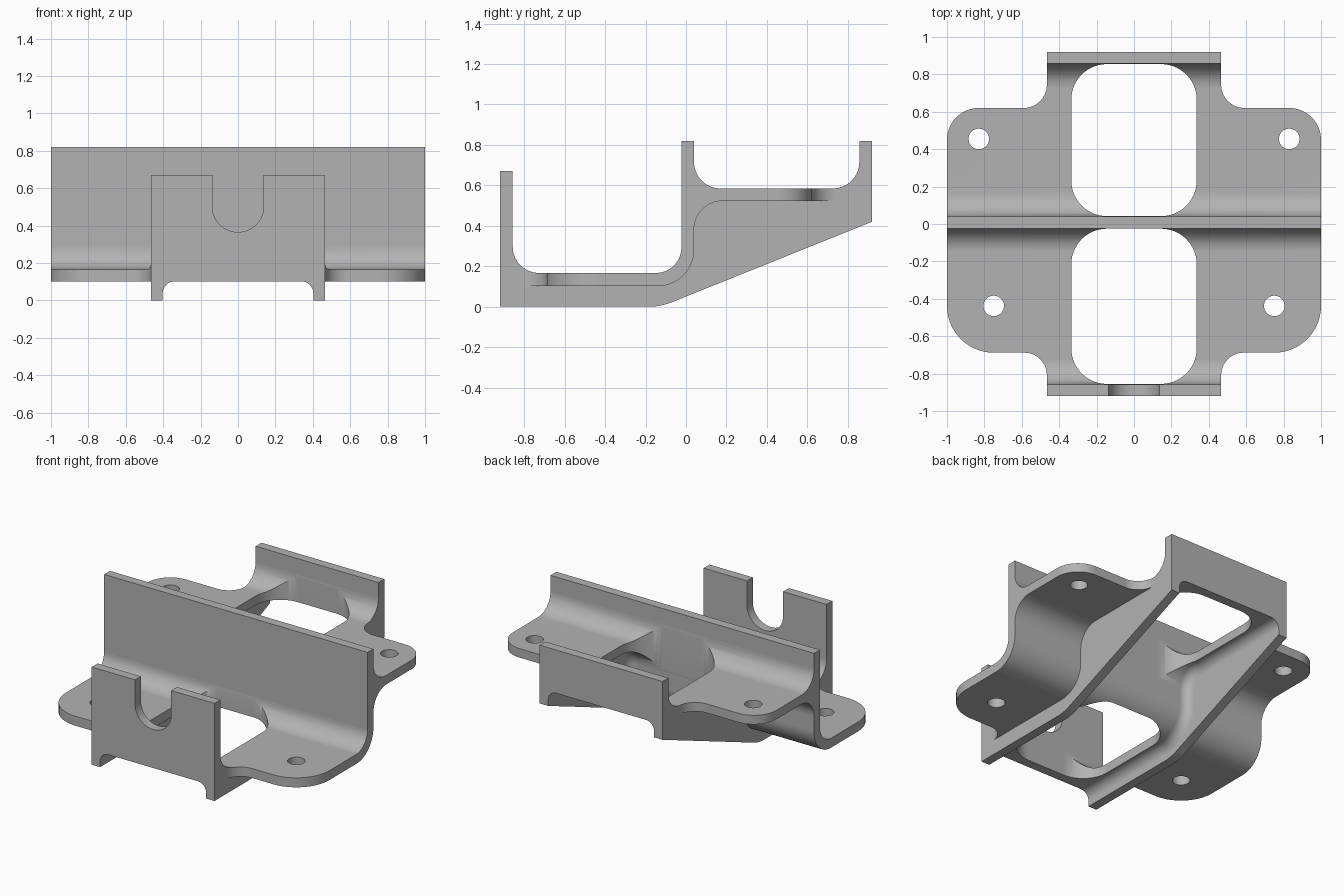
import bpy, bmesh, math
from mathutils import Vector

if "Cube" in bpy.data.objects:
    bpy.data.objects.remove(bpy.data.objects["Cube"], do_unlink=True)

grey = bpy.data.materials.new("plain grey metal")
grey.use_nodes = True
colour = (0.45, 0.45, 0.45, 1)
grey.diffuse_color = colour
grey.node_tree.nodes["Principled BSDF"].inputs["Base Color"].default_value = colour


def rounded(corners, steps=14):
    """Outline from (u, v) or (u, v, radius) corners, with rounded ones as arcs."""
    out = []
    for i, c in enumerate(corners):
        p = Vector(c[:2])
        if len(c) < 3:
            out.append(p)
            continue
        a = (Vector(corners[i - 1][:2]) - p).normalized()
        b = (Vector(corners[(i + 1) % len(corners)][:2]) - p).normalized()
        half = a.angle(b) / 2
        centre = p + (a + b).normalized() * c[2] / math.sin(half)
        reach = c[2] / math.tan(half)
        start, end = p + a * reach - centre, p + b * reach - centre
        sweep = math.pi - 2 * half
        for k in range(steps + 1):
            t = k / steps
            arc = start * math.sin((1 - t) * sweep) + end * math.sin(t * sweep)
            out.append(centre + arc / math.sin(sweep))
    return out


def prism(name, outline, axis, lo, hi, bevel=0):
    """Extrude an outline along an axis; bevel rounds its long upper edges."""
    place = {"x": lambda p, d: (d, p.x, p.y),
             "y": lambda p, d: (p.x, d, p.y),
             "z": lambda p, d: (p.x, p.y, d)}[axis]
    bm = bmesh.new()
    low, high = [[bm.verts.new(place(p, d)) for p in outline] for d in (lo, hi)]
    bm.faces.new(low)
    bm.faces.new(high)
    for i in range(len(low)):
        bm.faces.new((low[i - 1], low[i], high[i], high[i - 1]))
    bmesh.ops.recalc_face_normals(bm, faces=bm.faces)
    if bevel:
        edges = [e for e in bm.edges if all(v.co.z > 0 for v in e.verts)
                 and abs(e.verts[0].co.x - e.verts[1].co.x) < 0.01]
        bmesh.ops.bevel(bm, geom=edges, offset=bevel, segments=8, profile=0.5,
                        affect="EDGES", clamp_overlap=False)
    mesh = bpy.data.meshes.new(name)
    bm.to_mesh(mesh)
    bm.free()
    mesh.materials.append(grey)
    obj = bpy.data.objects.new(name, mesh)
    bpy.context.collection.objects.link(obj)
    return obj


def carve(target, cutter, operation="DIFFERENCE"):
    cutter.hide_render = True
    mod = target.modifiers.new("carve", "BOOLEAN")
    mod.operation, mod.solver, mod.object = operation, "EXACT", cutter
    bpy.context.view_layer.objects.active = target
    bpy.ops.object.modifier_apply(modifier=mod.name)
    bpy.data.objects.remove(cutter, do_unlink=True)


def circle(x, y, r, n=32):
    return [Vector((x + r * math.cos(math.tau * k / n), y + r * math.sin(math.tau * k / n)))
            for k in range(n)]


# Stepped side profile with three upright walls and sloping ribs below
bracket = prism("stepped_bracket", rounded([
    (-0.92, 0), (-0.125, 0, 0.3), (0.92, 0.42), (0.92, 0.82), (0.857, 0.82),
    (0.857, 0.585, 0.13), (0.04, 0.585, 0.13), (0.04, 0.82), (-0.023, 0.82),
    (-0.023, 0.167, 0.125), (-0.857, 0.167, 0.13), (-0.857, 0.67), (-0.92, 0.67)]),
    "x", -1.05, 1.05)

# Space beneath the bent sheet: outside the ribs, and a filleted channel between
underside = rounded([(-1.1, 0.102), (0.04, 0.102, 0.18), (0.04, 0.523, 0.14),
                     (1.1, 0.523), (1.1, -1), (-1.1, -1)])
for side in (-1, 1):
    lo, hi = sorted((side * 0.466, side * 1.2))
    carve(bracket, prism("side_clearance", underside, "x", lo, hi))
carve(bracket, prism("rib_channel", underside, "x", -0.403, 0.403, bevel=0.063))

# Plan outline with rounded ears
half = [(0.466, -1), (0.466, -0.688, 0.12), (1, -0.688, 0.25),
        (1, 0.62, 0.17), (0.466, 0.62, 0.125), (0.466, 1)]
plan = rounded(half + [(-c[0], *c[1:]) for c in reversed(half)])
carve(bracket, prism("plan_outline", plan, "z", -0.5, 1.5), "INTERSECT")

# Large windows in both floors
for y0, y1 in ((-0.855, -0.025), (0.042, 0.855)):
    window = rounded([(-0.335, y0, 0.19), (0.335, y0, 0.19),
                      (0.335, y1, 0.19), (-0.335, y1, 0.19)])
    carve(bracket, prism("floor_window", window, "z", -0.5, 1.5))

# Bolt holes in the ears
for side in (-1, 1):
    for x, y in ((0.75, -0.438), (0.83, 0.455)):
        carve(bracket, prism("bolt_hole", circle(side * x, y, 0.055), "z", -0.5, 1.5))

# U-shaped notch in the front wall
notch = rounded([(-0.137, 1), (-0.137, 0.366, 0.136), (0.137, 0.366, 0.136), (0.137, 1)])
carve(bracket, prism("wall_notch", notch, "y", -1.1, -0.7))

# Smooth fillets with crisp edges
bpy.ops.object.select_all(action="DESELECT")
bracket.select_set(True)
bpy.context.view_layer.objects.active = bracket
bpy.ops.object.shade_smooth_by_angle(angle=math.radians(30))
weighted = bracket.modifiers.new("even_shading", "WEIGHTED_NORMAL")
weighted.keep_sharp = True
